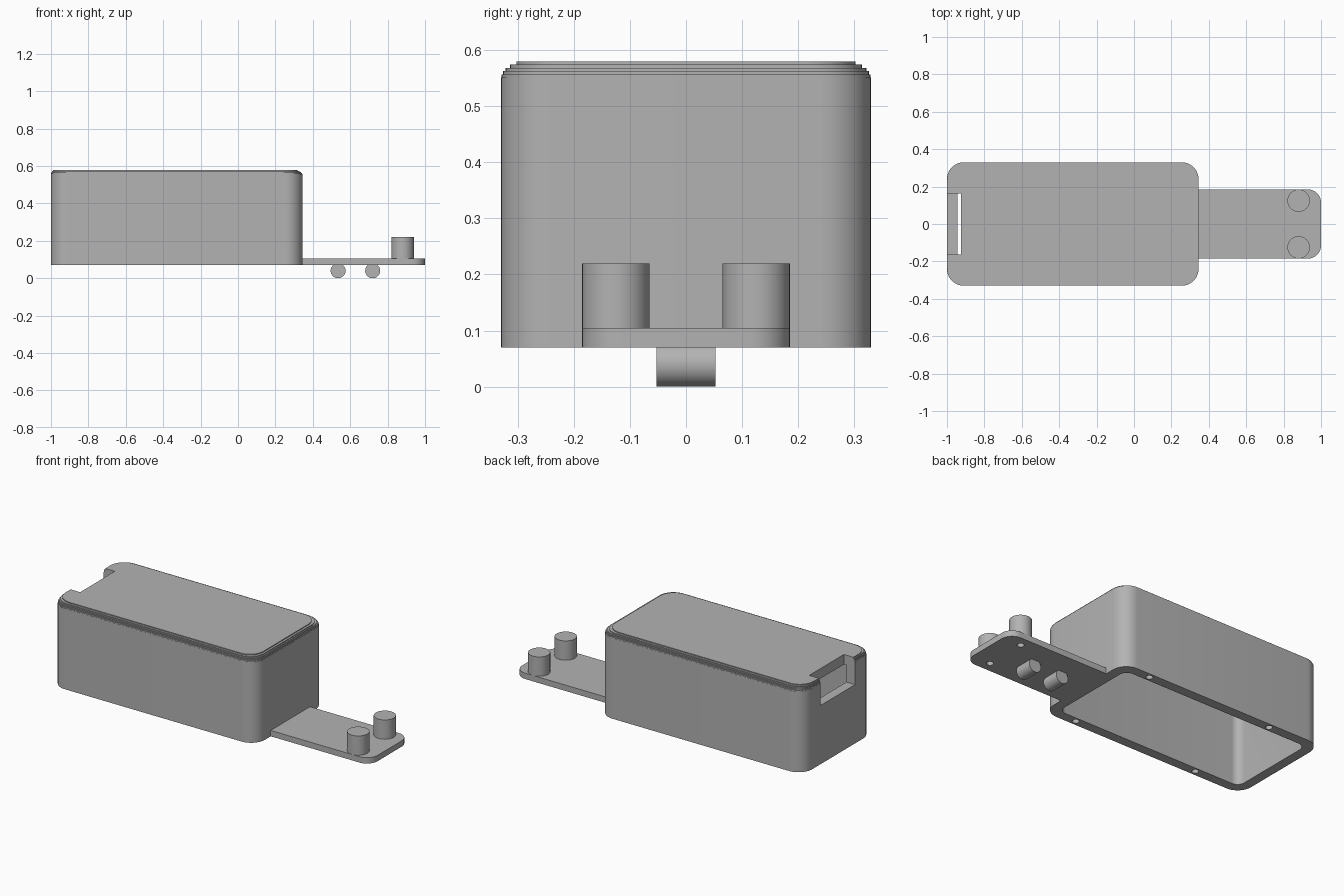
import bpy, bmesh, math
from mathutils import Matrix

cube = bpy.data.objects.get("Cube")
if cube:
    bpy.data.objects.remove(cube, do_unlink=True)

grey = bpy.data.materials.new("plain grey")
grey.use_nodes = True
COLOUR = (0.45, 0.45, 0.45, 1)
grey.diffuse_color = COLOUR
grey.node_tree.nodes["Principled BSDF"].inputs["Base Color"].default_value = COLOUR


def finish(name, bm):
    bmesh.ops.recalc_face_normals(bm, faces=bm.faces)
    mesh = bpy.data.meshes.new(name)
    bm.to_mesh(mesh)
    bm.free()
    mesh.materials.append(grey)
    obj = bpy.data.objects.new(name, mesh)
    bpy.context.collection.objects.link(obj)
    return obj


def rounded_ring(bm, x0, x1, half_y, z, r_left, r_right, segs=10):
    """Ring of vertices around a rectangle with rounded corners."""
    corners = ((x1, 1, r_right, 0), (x0, 1, r_left, 1), (x0, -1, r_left, 2), (x1, -1, r_right, 3))
    ring = []
    for x, sy, r, quarter in corners:
        cx = x - r if x == x1 else x + r
        cy = sy * (half_y - r)
        for i in range(segs + 1 if r else 1):
            a = (quarter + i / segs) * math.pi / 2
            ring.append(bm.verts.new((cx + r * math.cos(a), cy + r * math.sin(a), z)))
    return ring


def loft(name, rings):
    bm = bmesh.new()
    loops = [rounded_ring(bm, *ring) for ring in rings]
    for low, high in zip(loops, loops[1:]):
        for i in range(len(low)):
            j = (i + 1) % len(low)
            bm.faces.new((low[i], low[j], high[j], high[i]))
    bm.faces.new(loops[0][::-1])
    bm.faces.new(loops[-1])
    return finish(name, bm)


def slab(name, x0, x1, half_y, z0, z1, r_left=0, r_right=0):
    return loft(name, [(x0, x1, half_y, z, r_left, r_right) for z in (z0, z1)])


def cylinder(name, centre, radius, depth, along_y=False, sides=40):
    bm = bmesh.new()
    turn = Matrix.Rotation(math.pi / 2 if along_y else 0, 4, "X")
    bmesh.ops.create_cone(bm, cap_ends=True, segments=sides, radius1=radius, radius2=radius,
                          depth=depth, matrix=Matrix.Translation(centre) @ turn)
    return finish(name, bm)


def cut(obj, cutters):
    for cutter in cutters:
        mod = obj.modifiers.new("cut", "BOOLEAN")
        mod.operation = "DIFFERENCE"
        mod.solver = "EXACT"
        mod.object = cutter
        cutter.hide_render = True
    graph = bpy.context.evaluated_depsgraph_get()
    mesh = bpy.data.meshes.new_from_object(obj.evaluated_get(graph))
    obj.modifiers.clear()
    obj.data = mesh
    for cutter in cutters:
        bpy.data.objects.remove(cutter, do_unlink=True)


# Housing shell with a stepped top edge
BASE, SHOULDER, TOP = 0.07, 0.545, 0.58
HALF, STEPS, EDGE = 0.33, 6, 0.035
rings = [(-1, 0.345, HALF, BASE, 0.09, 0.09)]
for i in range(STEPS):
    h = i / STEPS
    inset = EDGE * (1 - math.sqrt(1 - h * h)) * 1.8
    z_low = SHOULDER + (TOP - SHOULDER) * h
    z_high = SHOULDER + (TOP - SHOULDER) * (i + 1) / STEPS
    size = (-1 + 0.4 * inset, 0.345 - inset, HALF - inset)
    if i:
        rings.append((*size, z_low, 0.09, 0.09))
    rings.append((*size, z_high, 0.09, 0.09))
housing = loft("housing", rings)

# Open cavity, end notch and screw holes
cutters = [slab("cavity_cutter", -0.943, 0.285, 0.272, -0.1, 0.52, 0.045, 0.045),
           slab("notch_cutter", -1.1, -0.926, 0.163, 0.42, 0.7)]
for x in (-0.67, 0.147):
    for y in (-0.3, 0.3):
        cutters.append(cylinder("screw_cutter", (x, y, 0.07), 0.019, 0.24, sides=20))
cut(housing, cutters)

# Tongue plate
plate = slab("tongue_plate", 0.34, 1, 0.185, BASE, 0.105, 0, 0.07)
cut(plate, [cylinder("pin_hole_cutter", (0.88, y, 0.07), 0.019, 0.2, sides=20)
            for y in (-0.125, 0.125)])
parts = [housing, plate]

# Upright pins, hollow from below
for side, y in (("right", -0.125), ("left", 0.125)):
    pin = cylinder(side + "_pin", (0.88, y, 0.1625), 0.06, 0.115)
    cut(pin, [cylinder("pin_cutter", (0.88, y, 0.09), 0.019, 0.16, sides=20)])
    parts.append(pin)

# Rollers under the plate
for name, x in (("inner_roller", 0.535), ("outer_roller", 0.72)):
    parts.append(cylinder(name, (x, 0, 0.04), 0.04, 0.105, along_y=True))

# Smooth round walls, keep hard edges
bpy.ops.object.select_all(action="DESELECT")
for obj in parts:
    obj.select_set(True)
bpy.context.view_layer.objects.active = housing
bpy.ops.object.shade_smooth_by_angle(angle=math.radians(30))
